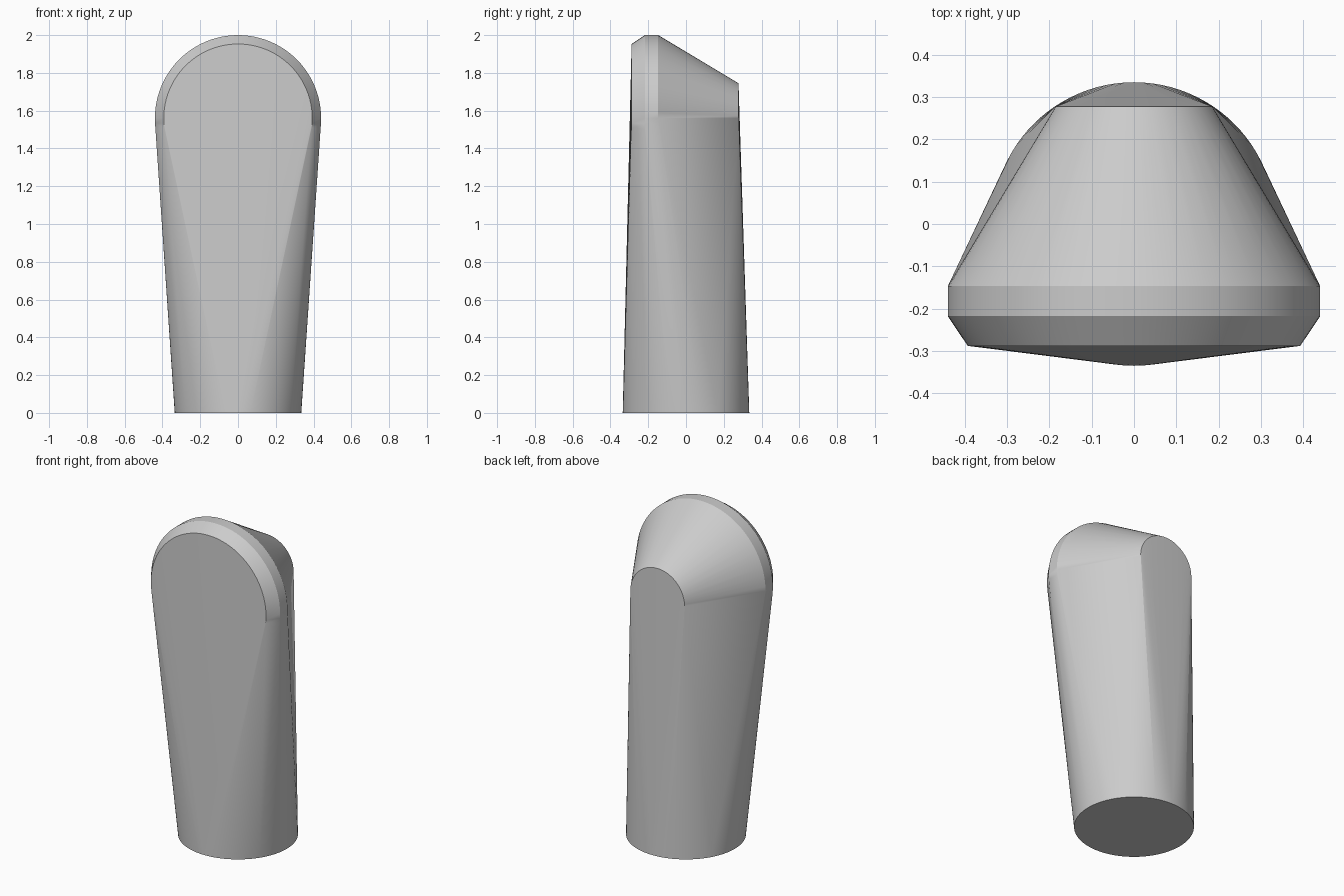
import bpy, bmesh, math
from mathutils import Vector

cube = bpy.data.objects.get("Cube")
if cube:
    bpy.data.objects.remove(cube)

SEGMENTS = 96
HEAD_Z = 1.56

grey = bpy.data.materials.new("plain grey")
grey.use_nodes = True
colour = (0.6, 0.6, 0.6, 1)
grey.diffuse_color = colour
grey.node_tree.nodes["Principled BSDF"].inputs["Base Color"].default_value = colour


def add_ring(bm, centre, radius, axis_a, axis_b):
    for i in range(SEGMENTS):
        t = 2 * math.pi * i / SEGMENTS
        bm.verts.new(centre + radius * (axis_a * math.cos(t) + axis_b * math.sin(t)))


X, Y, Z = Vector((1, 0, 0)), Vector((0, 1, 0)), Vector((0, 0, 1))
bm = bmesh.new()

# Round foot on the ground
add_ring(bm, Vector((0, 0, 0)), 0.335, X, Y)

# Upright rounded head: bevelled front disc, rim, and small back disc
for y, radius in ((-0.288, 0.393), (-0.218, 0.44), (-0.147, 0.44), (0.278, 0.185)):
    add_ring(bm, Vector((0, y, HEAD_Z)), radius, X, Z)

# Stretch one skin over the rings
hull = bmesh.ops.convex_hull(bm, input=bm.verts)
loose = {v for v in hull["geom_interior"] + hull["geom_unused"]
         if isinstance(v, bmesh.types.BMVert)}
bmesh.ops.delete(bm, geom=list(loose), context="VERTS")
bmesh.ops.dissolve_limit(bm, angle_limit=math.radians(0.05),
                         verts=bm.verts, edges=bm.edges)
bmesh.ops.recalc_face_normals(bm, faces=bm.faces)

mesh = bpy.data.meshes.new("tapered_body")
bm.to_mesh(mesh)
bm.free()
mesh.materials.append(grey)
body = bpy.data.objects.new("tapered_body", mesh)
bpy.context.collection.objects.link(body)

# Smooth sides, crisp rims
bpy.context.view_layer.objects.active = body
body.select_set(True)
bpy.ops.object.shade_smooth_by_angle(angle=math.radians(30))
